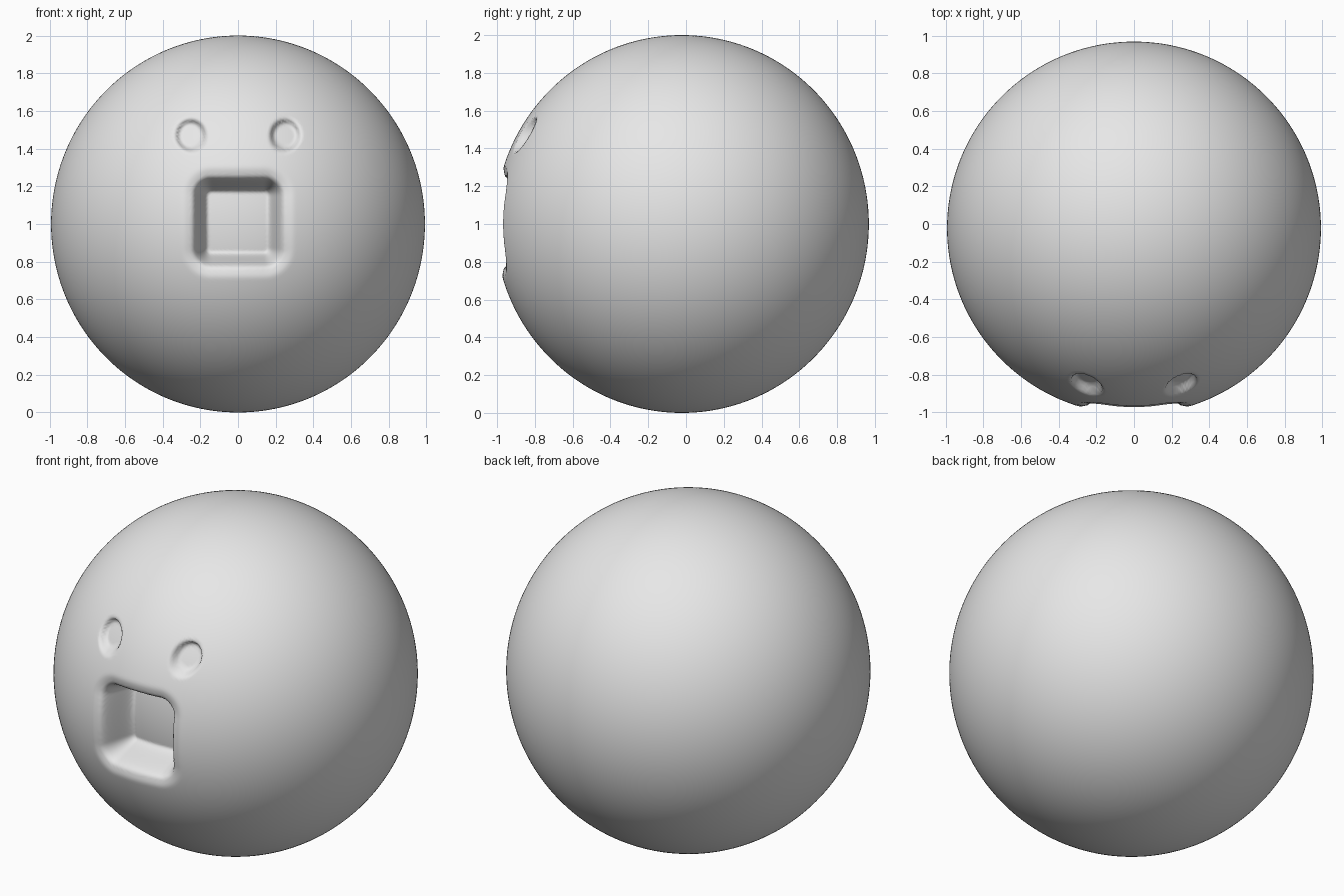
import bpy, bmesh, math

if "Cube" in bpy.data.objects:
    bpy.data.objects.remove(bpy.data.objects["Cube"])

RX, RY, RZ, CY = 0.992, 0.99, 1.0, -0.022
RINGS, SEGS = 150, 288


def smooth(a, b, x):
    t = max(0.0, min(1.0, (x - a) / (b - a)))
    return t * t * (3 - 2 * t)


def rounded_box(x, z, half, r):
    # signed distance to a rounded square
    qx, qz = abs(x) - half + r, abs(z) - half + r
    return math.hypot(max(qx, 0), max(qz, 0)) + min(max(qx, qz), 0) - r


def dent(x, z):
    # mouth: softly rolled lip, steep wall, bowl floor
    d = rounded_box(x, z - 1.01, 0.215, 0.075)
    m = 0.21 * smooth(0.03, -0.06, d) + 0.028 * smooth(0.085, 0.0, d)
    # two shallow oval eye sockets
    e = math.hypot((abs(x) - 0.25) / 0.078, (z - 1.47) / 0.083)
    return m + 0.05 * smooth(1.12, 0.72, e)


# body: sphere with its pole facing front, rings denser around the face
bm = bmesh.new()


def point(theta, phi):
    x = RX * math.sin(theta) * math.cos(phi)
    z = 1.0 + RZ * math.sin(theta) * math.sin(phi)
    y = CY - RY * math.cos(theta)
    if theta < 1.2:
        y += dent(x, z)
    return bm.verts.new((x, y, z))


front, back = point(0, 0), point(math.pi, 0)
rings = [[point(math.pi * (i / RINGS) ** 1.5, 2 * math.pi * j / SEGS)
          for j in range(SEGS)] for i in range(1, RINGS)]
for j in range(SEGS):
    k = (j + 1) % SEGS
    bm.faces.new((front, rings[0][j], rings[0][k]))
    bm.faces.new((back, rings[-1][k], rings[-1][j]))
    for a, b in zip(rings, rings[1:]):
        bm.faces.new((a[j], b[j], b[k], a[k]))
bmesh.ops.recalc_face_normals(bm, faces=bm.faces)
for f in bm.faces:
    f.smooth = True

mesh = bpy.data.meshes.new("round_head")
bm.to_mesh(mesh)
bm.free()
mat = bpy.data.materials.new("light grey")
mat.diffuse_color = (0.8, 0.8, 0.8, 1)
mat.use_nodes = True
mat.node_tree.nodes["Principled BSDF"].inputs["Base Color"].default_value = mat.diffuse_color
mesh.materials.append(mat)
bpy.context.collection.objects.link(bpy.data.objects.new("round_head", mesh))
